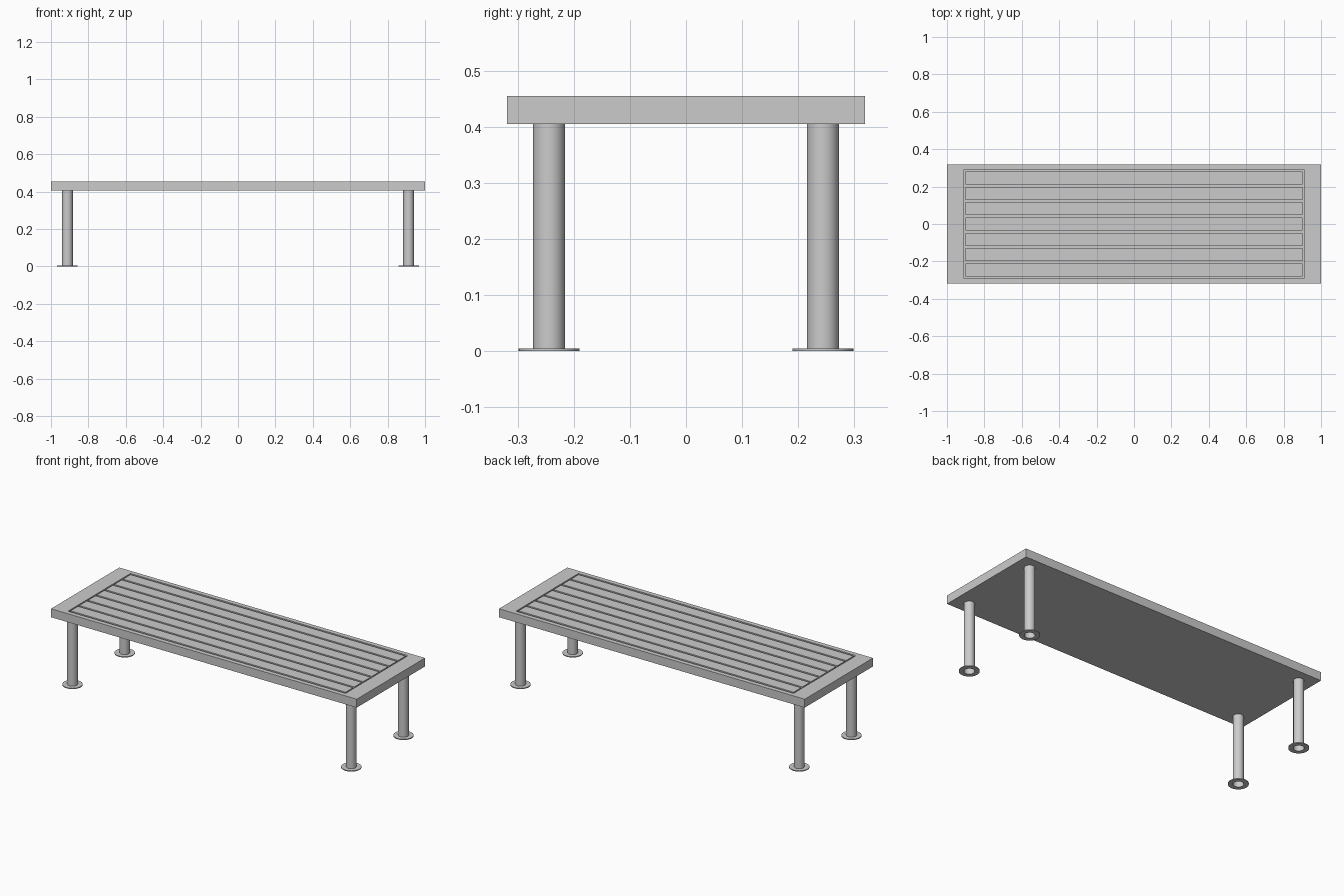
import bpy, bmesh
from math import cos, sin, pi

if "Cube" in bpy.data.objects:
    bpy.data.objects.remove(bpy.data.objects["Cube"])

HX, HY = 1.0, 0.319            # half size of the top
Z0, Z1 = 0.405, 0.455          # underside and upper face of the top
PX, PY, DEPTH = 0.908, 0.292, 0.02   # recess half size and depth
SLATS, GAP = 7, 0.012


def finish(name, bm, smooth=False):
    bmesh.ops.recalc_face_normals(bm, faces=bm.faces)
    mesh = bpy.data.meshes.new(name)
    bm.to_mesh(mesh)
    bm.free()
    ob = bpy.data.objects.new(name, mesh)
    bpy.context.collection.objects.link(ob)
    if smooth:
        bpy.ops.object.select_all(action='DESELECT')
        ob.select_set(True)
        bpy.context.view_layer.objects.active = ob
        bpy.ops.object.shade_smooth_by_angle()
    return ob


def box(lo, hi):
    bm = bmesh.new()
    bmesh.ops.create_cube(bm, size=1)
    for v in bm.verts:
        v.co = [(a + b) / 2 + c * (b - a) for a, b, c in zip(lo, hi, v.co)]
    return bm


def lathe(name, profile, x, y, closed=False, n=32):
    """Revolve an (r, z) profile around a vertical axis."""
    bm = bmesh.new()
    rings = [[bm.verts.new((x + r * cos(2 * pi * i / n), y + r * sin(2 * pi * i / n), z))
              for i in range(n)] for r, z in profile]
    pairs = list(zip(rings, rings[1:]))
    if closed:
        pairs.append((rings[-1], rings[0]))
    for a, b in pairs:
        for i in range(n):
            j = (i + 1) % n
            bm.faces.new((a[i], a[j], b[j], b[i]))
    return finish(name, bm, True)


# seat frame: slab with a shallow recess in its upper face
bm = box((-HX, -HY, Z0), (HX, HY, Z1))
bm.normal_update()
top = max(bm.faces, key=lambda f: f.calc_center_median().z)
bmesh.ops.inset_individual(bm, faces=[top], thickness=0.03)
for v in top.verts:
    v.co.x = PX if v.co.x > 0 else -PX
    v.co.y = PY if v.co.y > 0 else -PY
floor = bmesh.ops.extrude_discrete_faces(bm, faces=[top])['faces'][0]
for v in floor.verts:
    v.co.z -= DEPTH
finish("seat_frame", bm)

# slats lying in the recess, flush with the frame
width = (2 * PY - GAP * (SLATS + 1)) / SLATS
for i in range(SLATS):
    y = -PY + GAP + i * (width + GAP)
    finish(f"slat_{i + 1}", box((-PX + 0.008, y, Z1 - DEPTH), (PX - 0.008, y + width, Z1)))

# open tube legs with ring-shaped foot plates
R, FOOT_R, FOOT_H = 0.0285, 0.0545, 0.005
for sy, side in ((-1, "front"), (1, "back")):
    for sx, hand in ((-1, "left"), (1, "right")):
        x, y = sx * 0.912, sy * 0.244
        lathe(f"{side}_{hand}_leg", [(R, 0), (R, Z0)], x, y)
        lathe(f"{side}_{hand}_foot_plate",
              [(R, 0), (FOOT_R, 0), (FOOT_R, FOOT_H), (R, FOOT_H)], x, y)
